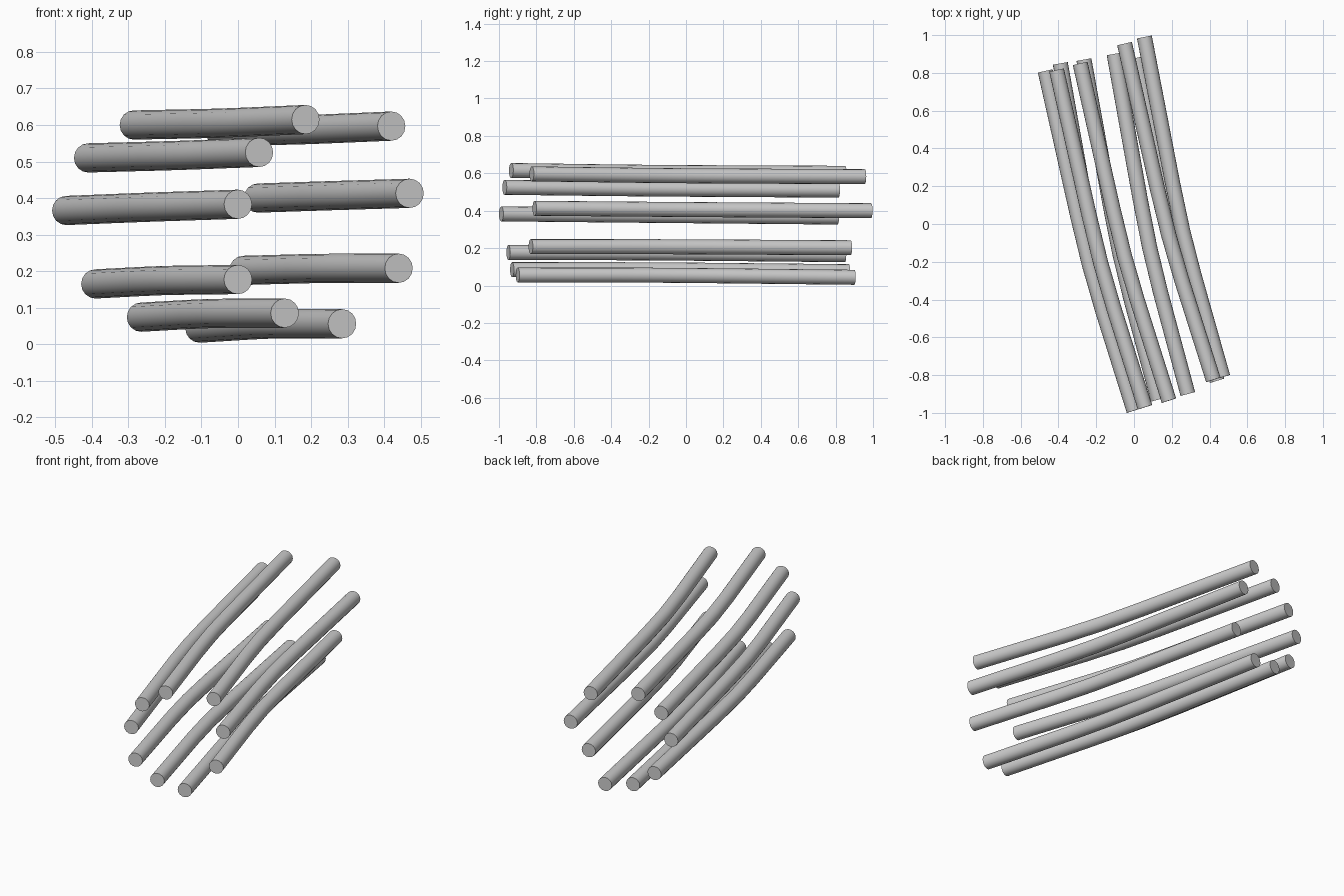
import bpy
from mathutils import Vector

if "Cube" in bpy.data.objects:
    bpy.data.objects.remove(bpy.data.objects["Cube"])

RADIUS = 0.04

# Front end and back end of each rod, clockwise from the top of the ring
RODS = [
    ((0.185, -0.935, 0.615), (-0.285, 0.85, 0.600)),
    ((0.42, -0.825, 0.597), (-0.05, 0.955, 0.582)),
    ((0.47, -0.81, 0.413), (0.055, 0.99, 0.400)),
    ((0.44, -0.83, 0.208), (0.015, 0.88, 0.202)),
    ((0.285, -0.90, 0.056), (-0.105, 0.90, 0.044)),
    ((0.128, -0.93, 0.085), (-0.265, 0.87, 0.074)),
    ((0.0, -0.95, 0.177), (-0.39, 0.85, 0.165)),
    ((0.0, -0.988, 0.383), (-0.47, 0.81, 0.366)),
    ((0.058, -0.97, 0.525), (-0.41, 0.815, 0.510)),
]

# Shared gentle bend: position along the rod and sideways shift
BEND = [(0, 0), (0.3, -0.028), (0.43, -0.034), (0.57, -0.029), (1, 0)]


def make_rod(name, front, back):
    """Round capped bar following a slightly bent path."""
    a, b = Vector(front), Vector(back)
    curve = bpy.data.curves.new(name, 'CURVE')
    curve.dimensions = '3D'
    curve.bevel_depth = RADIUS
    curve.bevel_resolution = 6
    curve.use_fill_caps = True
    spline = curve.splines.new('POLY')
    spline.points.add(len(BEND) - 1)
    for point, (t, shift) in zip(spline.points, BEND):
        p = a.lerp(b, t)
        p.x += shift
        p.z += shift * (p.z - 0.35) * -0.4 * -1
        point.co = (*p, 1)
    obj = bpy.data.objects.new(name, curve)
    bpy.context.collection.objects.link(obj)
    bpy.ops.object.select_all(action='DESELECT')
    obj.select_set(True)
    bpy.context.view_layer.objects.active = obj
    bpy.ops.object.convert(target='MESH')
    bpy.ops.object.shade_smooth_by_angle()


# Ring of nine bent rods
for i, (front, back) in enumerate(RODS):
    make_rod(f"bent_rod_{i + 1}", front, back)
